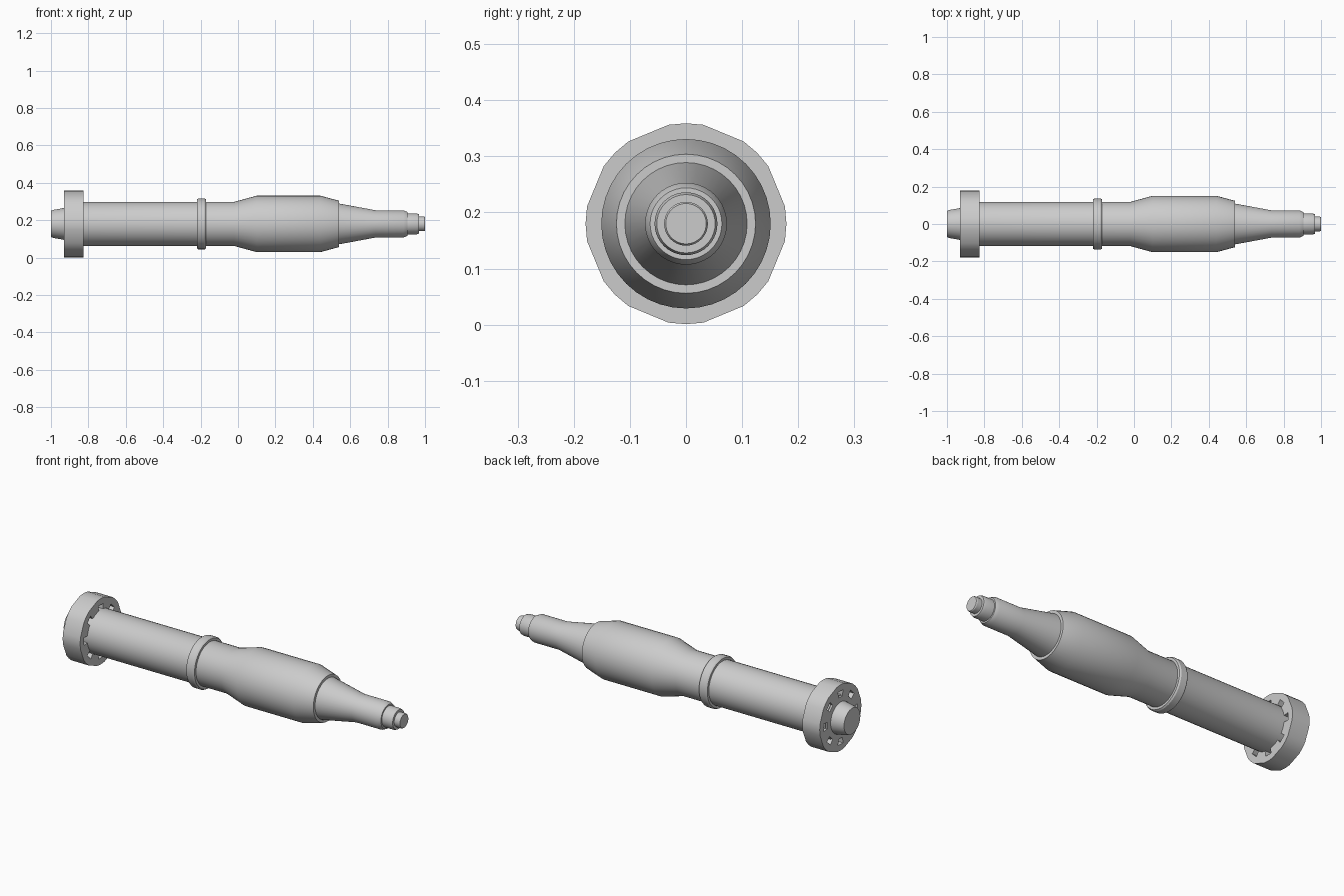
import bpy, bmesh, math
from mathutils import Matrix, Vector

if "Cube" in bpy.data.objects:
    bpy.data.objects.remove(bpy.data.objects["Cube"])

AXIS_Z = 0.18


def lathe(name, profile, sides=40):
    """Spin (x, radius) points around the long axis and cap both ends."""
    bm = bmesh.new()
    rings = []
    for x, r in profile:
        rings.append([bm.verts.new((x, r * math.sin(a), AXIS_Z + r * math.cos(a)))
                      for a in (2 * math.pi * i / sides for i in range(sides))])
    for a, b in zip(rings, rings[1:]):
        for i in range(sides):
            j = (i + 1) % sides
            bm.faces.new((a[i], a[j], b[j], b[i]))
    bm.faces.new(rings[0])
    bm.faces.new(rings[-1])
    bmesh.ops.recalc_face_normals(bm, faces=bm.faces)
    finish(name, bm)


def finish(name, bm):
    mesh = bpy.data.meshes.new(name)
    bm.to_mesh(mesh)
    bm.free()
    obj = bpy.data.objects.new(name, mesh)
    bpy.context.collection.objects.link(obj)
    bpy.ops.object.select_all(action='DESELECT')
    obj.select_set(True)
    bpy.context.view_layer.objects.active = obj
    bpy.ops.object.shade_smooth_by_angle(angle=math.radians(25))


def polar(r, deg):
    a = math.radians(deg)
    return (r * math.cos(a), r * math.sin(a))


def slotted_plate(name, loops, x0, x1):
    """Extrude an outline with holes along the long axis."""
    curve = bpy.data.curves.new(name, 'CURVE')
    curve.dimensions = '2D'
    curve.fill_mode = 'BOTH'
    curve.extrude = (x1 - x0) / 2
    for pts in loops:
        sp = curve.splines.new('POLY')
        sp.points.add(len(pts) - 1)
        for p, (u, v) in zip(sp.points, pts):
            p.co = (u, v, 0, 1)
        sp.use_cyclic_u = True
    temp = bpy.data.objects.new(name + "_outline", curve)
    bpy.context.collection.objects.link(temp)
    bpy.context.view_layer.update()
    bm = bmesh.new()
    bm.from_mesh(temp.to_mesh())
    bpy.data.objects.remove(temp)
    bmesh.ops.remove_doubles(bm, verts=bm.verts, dist=1e-5)
    bm.transform(Matrix.Translation(Vector(((x0 + x1) / 2, 0, AXIS_Z)))
                 @ Matrix.Rotation(math.pi / 2, 4, 'Y'))
    bmesh.ops.recalc_face_normals(bm, faces=bm.faces)
    finish(name, bm)


# Tail ring: eight rounded lobes, a slot through each lobe
outline = [polar(0.179, 45 * k + d) for k in range(8) for d in (-10, 0, 10)]
slots = [[polar(0.114, 45 * k - 9), polar(0.146, 45 * k - 8),
          polar(0.146, 45 * k + 8), polar(0.114, 45 * k + 9)] for k in range(8)]
slotted_plate("tail_ring", [outline] + slots, -0.93, -0.825)

# Tail plug
lathe("tail_plug", [(-1.0, 0.07), (-0.987, 0.075), (-0.93, 0.085), (-0.91, 0.085)])

# Main tube swelling into the wide body
lathe("body", [(-0.92, 0.118), (-0.02, 0.118), (0.1, 0.151), (0.44, 0.151),
               (0.54, 0.124), (0.54, 0.1)])

# Raised collar
lathe("collar", [(-0.22, 0.11), (-0.22, 0.131), (-0.212, 0.136),
                 (-0.178, 0.136), (-0.17, 0.131), (-0.17, 0.11)])

# Tapered nose with stepped tip
lathe("nose", [(0.52, 0.109), (0.54, 0.109), (0.735, 0.073), (0.885, 0.073),
               (0.905, 0.064), (0.905, 0.05)])
lathe("tip_step", [(0.89, 0.056), (0.955, 0.056), (0.967, 0.052), (0.967, 0.035)])
lathe("tip", [(0.95, 0.039), (0.995, 0.039), (1.0, 0.036)])
